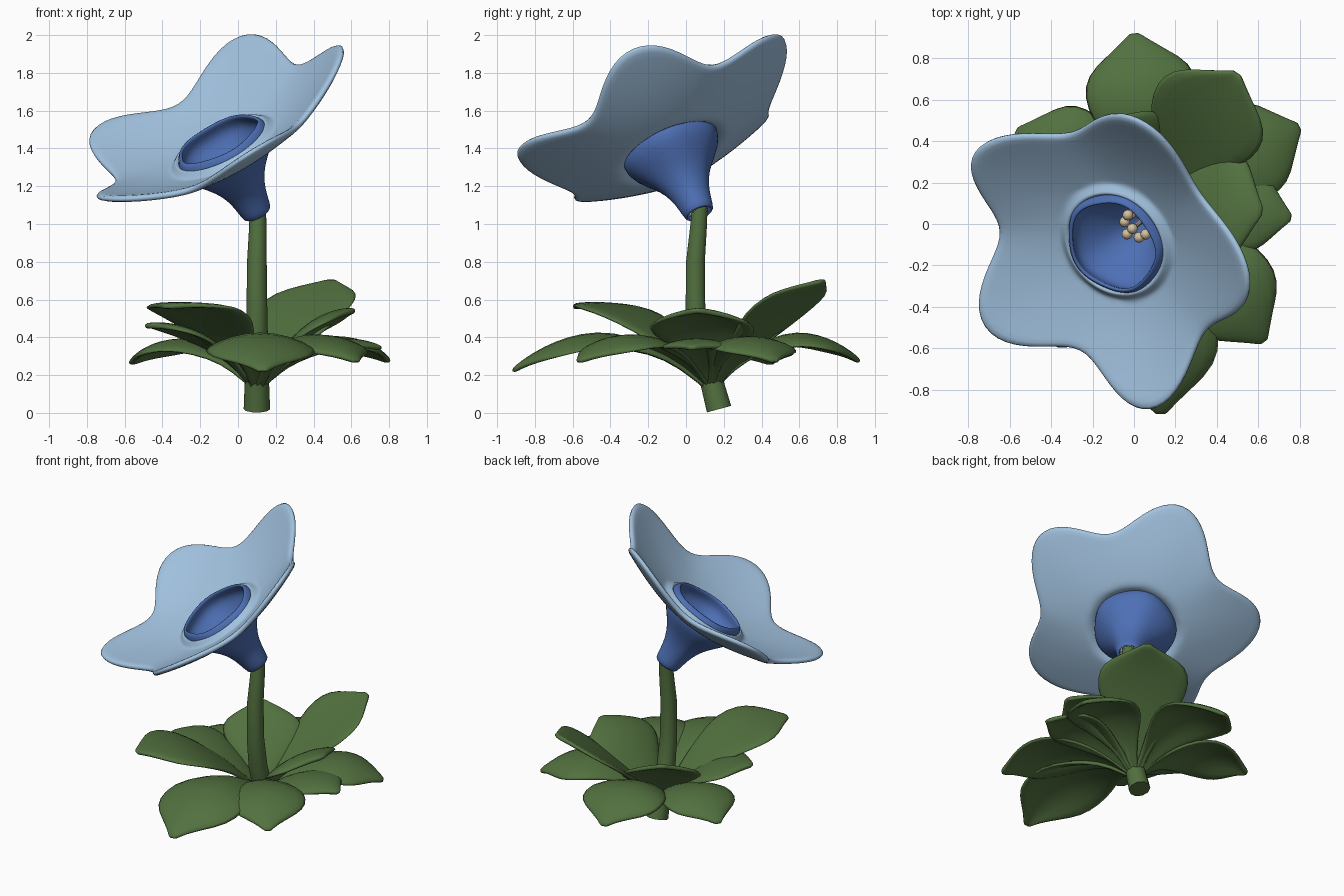
import bpy, bmesh
from math import sin, cos, pi
from mathutils import Vector

if "Cube" in bpy.data.objects:
    bpy.data.objects.remove(bpy.data.objects["Cube"])


def material(name, rgb):
    m = bpy.data.materials.new(name)
    m.use_nodes = True
    m.diffuse_color = (*rgb, 1)
    m.node_tree.nodes["Principled BSDF"].inputs["Base Color"].default_value = (*rgb, 1)
    return m


LIGHT_BLUE = material("light_blue", (0.36, 0.54, 0.74))
DEEP_BLUE = material("deep_blue", (0.075, 0.16, 0.46))
GREEN = material("leaf_green", (0.085, 0.165, 0.05))
CREAM = material("cream", (0.66, 0.53, 0.34))


def sheet(name, rows, mat, closed=False, caps=False, thick=0, subdiv=0):
    """Skin a list of point rows into a smooth surface."""
    bm = bmesh.new()
    vs = [[bm.verts.new(p) for p in row] for row in rows]
    n = len(rows[0])
    for a, b in zip(vs, vs[1:]):
        for i in range(n if closed else n - 1):
            j = (i + 1) % n
            bm.faces.new((a[i], a[j], b[j], b[i]))
    if caps:
        bm.faces.new(vs[0])
        bm.faces.new(vs[-1])
    bmesh.ops.recalc_face_normals(bm, faces=bm.faces)
    me = bpy.data.meshes.new(name)
    bm.to_mesh(me)
    bm.free()
    ob = bpy.data.objects.new(name, me)
    bpy.context.collection.objects.link(ob)
    me.materials.append(mat)
    if thick:
        mod = ob.modifiers.new("thickness", 'SOLIDIFY')
        mod.thickness, mod.offset = thick, 0
    if subdiv:
        mod = ob.modifiers.new("smooth", 'SUBSURF')
        mod.levels = mod.render_levels = subdiv
    bpy.ops.object.select_all(action='DESELECT')
    bpy.context.view_layer.objects.active = ob
    ob.select_set(True)
    bpy.ops.object.shade_smooth_by_angle(angle=0.9)


def tube(name, path, radii, mat, sides):
    pts = [Vector(p) for p in path]
    rows = []
    for i, p in enumerate(pts):
        t = (pts[min(i + 1, len(pts) - 1)] - pts[max(i - 1, 0)]).normalized()
        a = Vector((1, 0, 0))
        a = (a - t * a.dot(t)).normalized()
        b = t.cross(a)
        rows.append([p + radii[i] * (a * cos(k * 2 * pi / sides) + b * sin(k * 2 * pi / sides))
                     for k in range(sides)])
    sheet(name, rows, mat, closed=True, caps=True)


# Flower frame: tilted axis, with u aimed at the rear petal
BASE = Vector((0.10, 0.07, 1.06))
AXIS = Vector((-0.43, -0.37, 0.82)).normalized()
U = Vector((0.18, 0.64, 0.40))
U = (U - AXIS * U.dot(AXIS)).normalized()
V = AXIS.cross(U)


def flower(r, ang, s):
    return BASE + AXIS * s + (U * cos(ang) + V * sin(ang)) * r


# Stem
tube("stem",
     [(0.10, 0.175, 0.02), (0.10, 0.14, 0.15), (0.10, 0.08, 0.33), (0.10, 0.05, 0.55),
      (0.10, 0.05, 0.8), (0.105, 0.065, 0.97), (0.105, 0.075, 1.1)],
     [0.07, 0.065, 0.06, 0.055, 0.052, 0.047, 0.042], GREEN, 10)

# Five-lobed corolla: a bowl with a small raised collar round the throat
N = 60
UPHILL = -0.8
rows = []
for k in range(14):
    f = (k / 13) ** 1.5
    row = []
    for i in range(N):
        a = 2 * pi * i / N
        rim = 0.706 + 0.1 * cos(5 * a) + 0.02 * cos(a - UPHILL)
        r = 0.25 + (rim - 0.25) * f
        s = 0.385 + 0.24 * ((r - 0.22) / 0.58) ** 1.4 + 0.012 * f * f * cos(5 * a)
        row.append(flower(r, a, s + 0.05 * max(0, (0.3 - r) / 0.05)))
    rows.append(row)
sheet("petals", rows, LIGHT_BLUE, closed=True, thick=0.036, subdiv=1)

# Funnel throat, open at both ends
profile = [(0.07, -0.01), (0.08, 0.06), (0.097, 0.14), (0.14, 0.23),
           (0.215, 0.315), (0.262, 0.38), (0.25, 0.435), (0.225, 0.475)]
rows = [[flower(r + 0.06 * r * s * cos(10 * pi * i / 30), 2 * pi * i / 30, s) for i in range(30)]
        for r, s in profile]
sheet("throat", rows, DEEP_BLUE, closed=True, thick=0.022, subdiv=1)

# Stamens: thin filaments with round anthers
for i in range(8):
    a = 2 * pi * i / 7
    r, s = (0.065, 0.2 + 0.02 * (i % 2)) if i < 7 else (0.0, 0.25)
    tip = flower(r, a, s)
    tube(f"filament_{i + 1}", [flower(r * 0.75, a, 0.0), tip], [0.01, 0.01], CREAM, 6)
    bpy.ops.mesh.primitive_uv_sphere_add(segments=12, ring_count=8, radius=0.026, location=tip)
    ob = bpy.context.object
    ob.name = f"anther_{i + 1}"
    ob.data.materials.append(CREAM)
    bpy.ops.object.shade_smooth_by_angle(angle=0.9)

# Leaves: half widths along the length, arched along a quadratic curve
WIDTHS = [(0, 0.025), (0.15, 0.065), (0.3, 0.14), (0.5, 0.24), (0.65, 0.265),
          (0.78, 0.24), (0.88, 0.14), (0.95, 0.06), (1, 0.015)]


def leaf(name, tip, arch, droop, scale):
    root = Vector((0.10, 0.13, 0.12))
    tip = Vector(tip)
    mid = (root + tip) / 2
    mid.z = arch
    d = Vector((tip.x - root.x, tip.y - root.y, 0)).normalized()
    side = Vector((-d.y, d.x, 0))
    rows = []
    for t, w in WIDTHS:
        c = root * (1 - t) ** 2 + mid * 2 * t * (1 - t) + tip * t * t
        w *= scale
        rows.append([c + side * w * x - Vector((0, 0, droop * x * x * w / 0.24))
                     for x in (-1, -0.5, 0, 0.5, 1)])
    sheet(name, rows, GREEN, thick=0.028, subdiv=1)


# Each leaf: tip, arch height, edge droop, width scale
LOWER = [((0.0, 0.92, 0.27), 0.64, 0.06, 1.07), ((0.80, 0.47, 0.27), 0.6, 0.06, 0.95),
         ((0.63, -0.57, 0.27), 0.62, 0.06, 1.0), ((0.13, -0.92, 0.22), 0.68, 0.07, 1.15),
         ((-0.57, 0.45, 0.26), 0.58, 0.06, 0.95)]
UPPER = [((0.5, 0.73, 0.7), 0.52, -0.02, 1.15), ((0.62, 0.06, 0.54), 0.58, 0.05, 1.1),
         ((-0.38, -0.59, 0.56), 0.66, 0.01, 1.15), ((-0.49, -0.04, 0.46), 0.52, 0.03, 0.9),
         ((0.76, 0.03, 0.34), 0.5, 0.05, 0.8), ((-0.16, 0.5, 0.57), 0.48, 0.03, 1.0)]
for label, group in (("lower", LOWER), ("upper", UPPER)):
    for i, spec in enumerate(group):
        leaf(f"{label}_leaf_{i + 1}", *spec)
